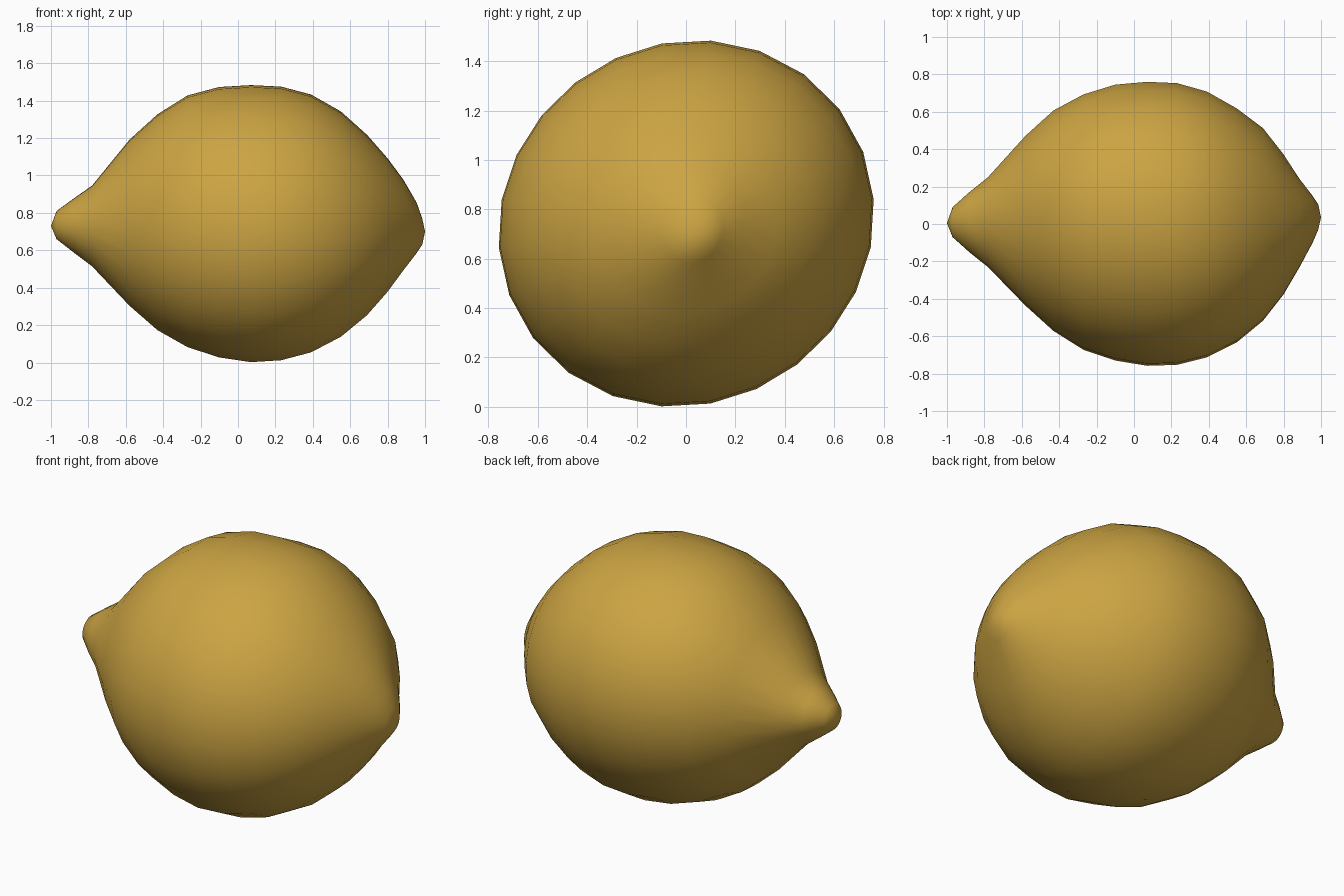
import bpy, bmesh, math

# lemon skin colour
skin = bpy.data.materials.new("lemon_yellow")
skin.diffuse_color = (0.60, 0.37, 0.055, 1)

# cross-sections along the fruit: x, y min, y max, z min, z max
SECTIONS = [
    (-0.97, -0.07, 0.09, 0.66, 0.81),
    (-0.88, -0.15, 0.17, 0.59, 0.875),
    (-0.78, -0.23, 0.25, 0.515, 0.945),
    (-0.58, -0.435, 0.47, 0.305, 1.19),
    (-0.43, -0.57, 0.605, 0.175, 1.325),
    (-0.27, -0.67, 0.69, 0.085, 1.425),
    (-0.10, -0.727, 0.742, 0.03, 1.47),
    (0.07, -0.755, 0.757, 0.005, 1.48),
    (0.23, -0.75, 0.75, 0.015, 1.472),
    (0.39, -0.71, 0.705, 0.057, 1.43),
    (0.55, -0.63, 0.615, 0.14, 1.34),
    (0.69, -0.515, 0.51, 0.255, 1.215),
    (0.80, -0.375, 0.37, 0.38, 1.09),
    (0.885, -0.23, 0.24, 0.495, 0.975),
    (0.955, -0.10, 0.15, 0.585, 0.855),
    (0.985, -0.03, 0.105, 0.63, 0.77),
]
SIDES = 24

bm = bmesh.new()
rings = []
for x, y0, y1, z0, z1 in SECTIONS:
    cy, cz, ry, rz = (y0 + y1) / 2, (z0 + z1) / 2, (y1 - y0) / 2, (z1 - z0) / 2
    ring = []
    for i in range(SIDES):
        a = math.tau * (i + 0.5) / SIDES
        k = 1.005 + 0.03 * math.sin(2 * a)      # slightly skewed round section
        ring.append(bm.verts.new((x, cy + ry * k * math.cos(a), cz + rz * k * math.sin(a))))
    rings.append(ring)

# skin between sections
for r, s in zip(rings, rings[1:]):
    for i in range(SIDES):
        j = (i + 1) % SIDES
        bm.faces.new((r[i], r[j], s[j], s[i]))

# close both tips
for ring, tip in ((rings[0], (-1.0, 0.005, 0.73)), (rings[-1], (1.0, 0.035, 0.70))):
    t = bm.verts.new(tip)
    for i in range(SIDES):
        bm.faces.new((ring[i], ring[(i + 1) % SIDES], t))
bmesh.ops.recalc_face_normals(bm, faces=bm.faces)
for f in bm.faces:
    f.smooth = True

mesh = bpy.data.meshes.new("lemon")
bm.to_mesh(mesh)
bm.free()
mesh.materials.append(skin)
lemon = bpy.data.objects.new("lemon", mesh)
bpy.context.collection.objects.link(lemon)
